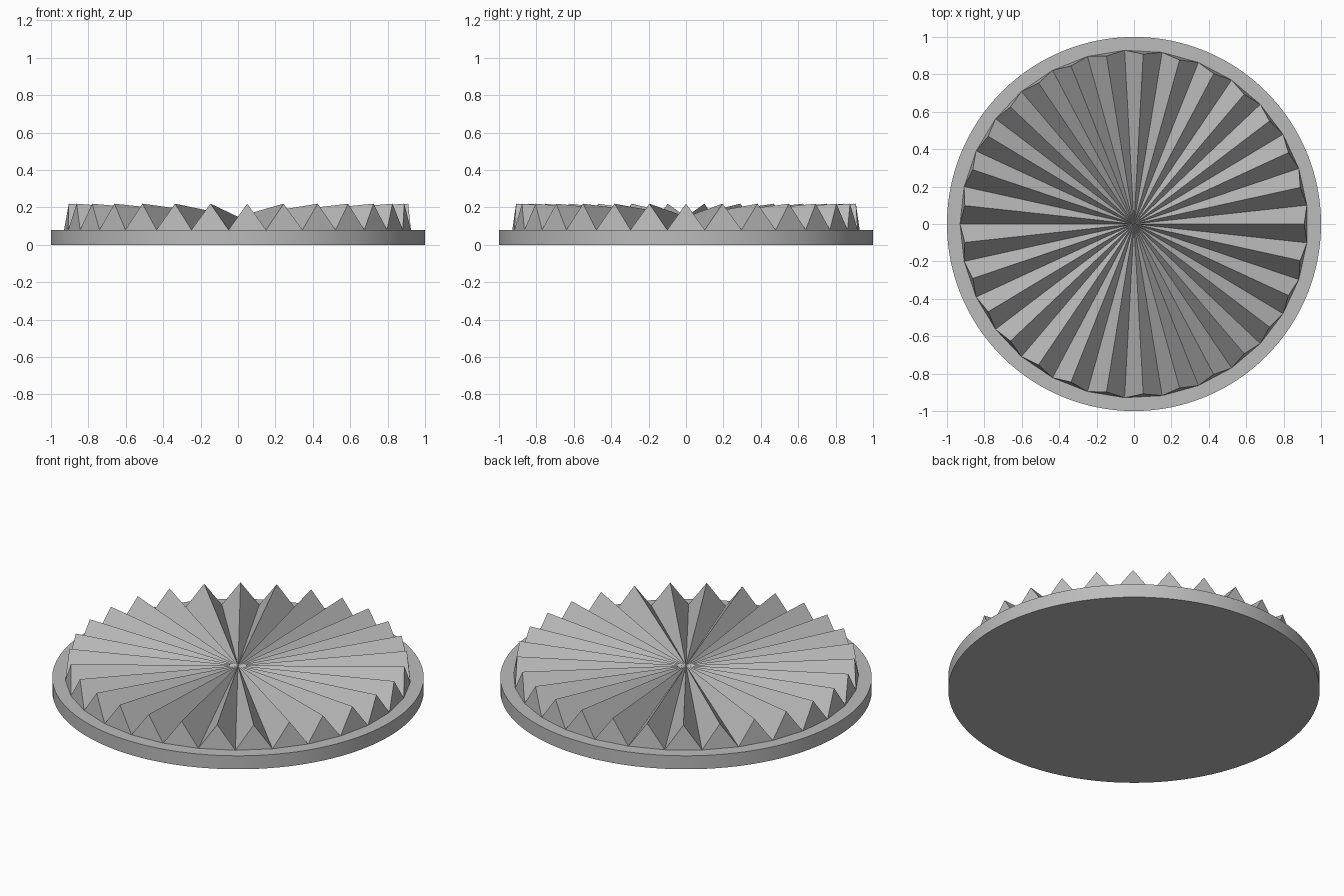
import bpy, bmesh
from math import pi, cos, sin, radians

cube = bpy.data.objects.get("Cube")
if cube:
    bpy.data.objects.remove(cube)

TEETH = 29
RIM_Z, MID_Z, TIP_Z = 0.08, 0.15, 0.22
ROOT_R, TIP_R = 0.93, 0.91

steel = bpy.data.materials.new("grey steel")
steel.use_nodes = True
colour = (0.5, 0.5, 0.5, 1)
steel.diffuse_color = colour
steel.node_tree.nodes["Principled BSDF"].inputs["Base Color"].default_value = colour


def add_object(name, bm):
    bmesh.ops.recalc_face_normals(bm, faces=bm.faces)
    mesh = bpy.data.meshes.new(name)
    bm.to_mesh(mesh)
    bm.free()
    mesh.materials.append(steel)
    obj = bpy.data.objects.new(name, mesh)
    bpy.context.collection.objects.link(obj)
    return obj


def ring(bm, radius, z, count, turn=0):
    step = 2 * pi / count
    return [bm.verts.new((radius * cos((i + turn) * step),
                          radius * sin((i + turn) * step), z))
            for i in range(count)]


# Round base plate with a flat rim around the toothed face
bm = bmesh.new()
loops = [ring(bm, r, z, 128) for r, z in ((1, 0), (1, RIM_Z), (ROOT_R, RIM_Z))]
for low, high in zip(loops, loops[1:]):
    for i in range(128):
        j = (i + 1) % 128
        bm.faces.new((low[i], low[j], high[j], high[i]))
bm.faces.new(loops[0])
bm.faces.new(loops[-1])
base = add_object("base_plate", bm)
bpy.context.view_layer.objects.active = base
base.select_set(True)
bpy.ops.object.shade_smooth_by_angle(angle=radians(30))

# Radial teeth: ridges rise and valleys fall outward from the centre
bm = bmesh.new()
centre = bm.verts.new((0, 0, MID_Z))
tips = ring(bm, TIP_R, TIP_Z, TEETH)
roots = ring(bm, ROOT_R, RIM_Z, TEETH, 0.5)
for i in range(TEETH):
    before, tip, after = roots[i - 1], tips[i], roots[i]
    bm.faces.new((centre, before, tip))
    bm.faces.new((centre, tip, after))
    bm.faces.new((before, after, tip))
bm.faces.new(roots)
add_object("radial_teeth", bm)
